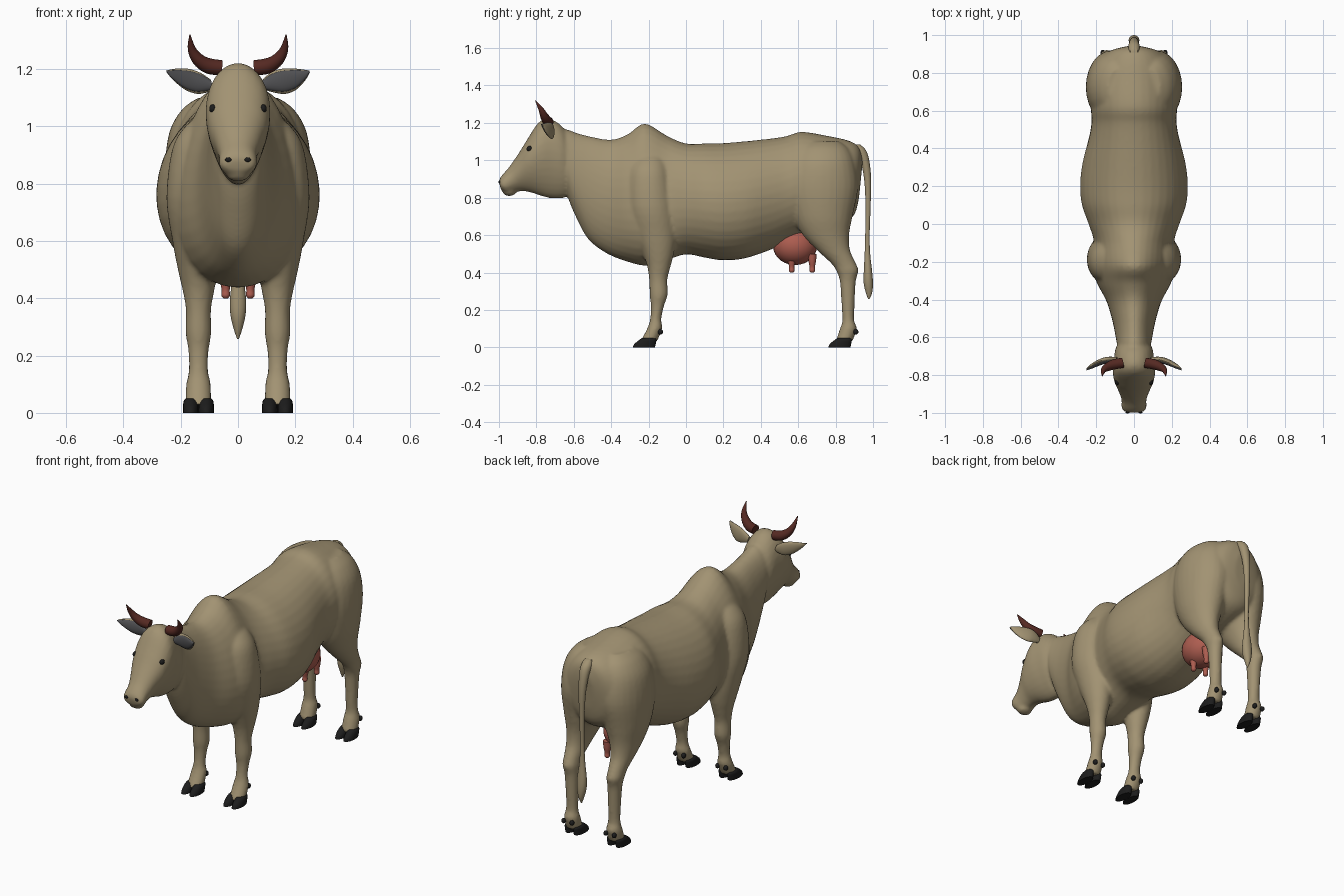
import bpy, bmesh, math
from mathutils import Vector
from mathutils.bvhtree import BVHTree

if "Cube" in bpy.data.objects:
    bpy.data.objects.remove(bpy.data.objects["Cube"])


def material(name, rgb):
    m = bpy.data.materials.new(name)
    m.diffuse_color = (*rgb, 1)
    m.use_nodes = True
    m.node_tree.nodes["Principled BSDF"].inputs["Base Color"].default_value = m.diffuse_color
    return m


HIDE = material("hide", (0.36, 0.29, 0.17))
HORN = material("horn", (0.09, 0.022, 0.016))
BLACK = material("black", (0.012, 0.012, 0.012))
PINK = material("udder_pink", (0.42, 0.11, 0.08))
GREY = material("ear_inside", (0.08, 0.08, 0.085))


def finish(name, bm, mat):
    bmesh.ops.recalc_face_normals(bm, faces=bm.faces)
    me = bpy.data.meshes.new(name)
    bm.to_mesh(me)
    bm.free()
    me.materials.append(mat)
    ob = bpy.data.objects.new(name, me)
    bpy.context.collection.objects.link(ob)
    bpy.ops.object.select_all(action='DESELECT')
    ob.select_set(True)
    bpy.context.view_layer.objects.active = ob
    bpy.ops.object.shade_smooth_by_angle(angle=math.radians(50))
    return ob


# A ring is (centre, first axis, second axis, skew), kept as ten plain numbers
def upright(ty, tz, by, bz, w, k=0.0):
    return [0, (ty + by) / 2, (tz + bz) / 2, w, 0, 0, 0, (ty - by) / 2, (tz - bz) / 2, k]


def flat(z, xc, rx, y0, y1, s=1, dy=0):
    return [xc * s, (y0 + y1) / 2 + dy, z, rx, 0, 0, 0, (y1 - y0) / 2, 0, 0]


def spline(rows, steps):
    out = []
    for i in range(len(rows) - 1):
        a, b, c, d = (rows[max(i - 1, 0)], rows[i], rows[i + 1], rows[min(i + 2, len(rows) - 1)])
        for j in range(steps):
            t = j / steps
            out.append([0.5 * (2 * q + (r - p) * t + (2 * p - 5 * q + 4 * r - e) * t * t
                               + (3 * q - p - 3 * r + e) * t ** 3) for p, q, r, e in zip(a, b, c, d)])
    return out + [rows[-1]]


def loft(name, rows, mat, sides=28, steps=4):
    bm = bmesh.new()
    rings = []
    for r in spline(rows, steps):
        c, a, b, k = Vector(r[0:3]), Vector(r[3:6]), Vector(r[6:9]), r[9]
        ring = []
        for i in range(sides):
            t = 2 * math.pi * i / sides
            ring.append(bm.verts.new(c + a * math.cos(t) * (1 + k * math.sin(t)) + b * math.sin(t)))
        rings.append(ring)
    for p, q in zip(rings, rings[1:]):
        for i in range(sides):
            j = (i + 1) % sides
            bm.faces.new((p[i], p[j], q[j], q[i]))
    bm.faces.new(rings[0])
    bm.faces.new(rings[-1])
    return finish(name, bm, mat)


def ball(name, loc, scale, mat):
    bm = bmesh.new()
    bmesh.ops.create_uvsphere(bm, u_segments=24, v_segments=14, radius=1)
    for v in bm.verts:
        v.co = Vector(loc) + Vector([a * b for a, b in zip(v.co, scale)])
    return finish(name, bm, mat)


def hit(ob, origin, direction):
    bm = bmesh.new()
    bm.from_mesh(ob.data)
    p = BVHTree.FromBMesh(bm).ray_cast(Vector(origin), Vector(direction))[0]
    bm.free()
    return p if p else Vector(origin) + Vector(direction) * 0.3


# Trunk with neck, dewlap and hump
trunk = [(-.66, 1.14, -.63, .86, .075), (-.64, 1.165, -.63, .80, .09), (-.58, 1.145, -.585, .69, .10),
         (-.50, 1.125, -.52, .575, .115), (-.40, 1.11, -.42, .50, .145, -.05), (-.31, 1.14, -.31, .457, .195, -.15),
         (-.22, 1.197, -.21, .437, .22, -.25), (-.10, 1.13, -.10, .468, .21, -.12), (0, 1.09, 0, .497, .24, -.08),
         (.10, 1.09, .10, .48, .275, -.06), (.20, 1.092, .20, .465, .285, -.06), (.32, 1.102, .32, .477, .273, -.05),
         (.46, 1.117, .46, .525, .238), (.54, 1.13, .54, .565, .225), (.62, 1.152, .62, .60, .228),
         (.76, 1.13, .76, .63, .22), (.87, 1.105, .86, .67, .185), (.925, 1.07, .905, .72, .13), (.945, 1.0, .925, .80, .05)]
parts = [loft("trunk", [upright(*r) for r in trunk], HIDE, 36)]

# Head, from the back of the skull to the muzzle
skull = [(-.61, 1.10, -.59, .86, .06, .1), (-.665, 1.185, -.64, .805, .095, .15), (-.735, 1.222, -.70, .795, .105, .2),
         (-.79, 1.20, -.76, .805, .11, .25), (-.85, 1.11, -.82, .825, .10, .25), (-.89, 1.045, -.87, .835, .082, .2),
         (-.945, .965, -.915, .83, .066, .05), (-.98, .925, -.955, .822, .067), (-.997, .90, -.985, .838, .055),
         (-1.0, .885, -.993, .855, .03)]
head = loft("head", [upright(*r) for r in skull], HIDE)
parts.append(head)
parts.append(ball("lower_lip", (0, -.945, .829), (.042, .036, .02), HIDE))

front_leg = [(1.04, .09, .04, -.24, -.14), (1.0, .11, .075, -.28, -.11), (.92, .13, .10, -.31, -.085),
             (.75, .14, .11, -.315, -.06), (.60, .143, .086, -.27, -.052), (.50, .14, .07, -.23, -.065),
             (.43, .138, .056, -.207, -.083), (.36, .138, .044, -.197, -.10), (.28, .138, .045, -.194, -.098),
             (.22, .138, .036, -.188, -.118), (.15, .138, .033, -.192, -.132), (.10, .138, .043, -.208, -.128),
             (.03, .138, .045, -.245, -.155)]
hind_leg = [(1.10, .09, .05, .64, .82), (1.06, .10, .095, .59, .87), (.98, .11, .13, .55, .905),
            (.85, .117, .138, .53, .92), (.70, .13, .115, .57, .89), (.60, .14, .085, .625, .872),
            (.52, .145, .062, .70, .877), (.45, .145, .047, .775, .908), (.41, .144, .045, .803, .922),
            (.35, .14, .039, .823, .908), (.20, .138, .033, .833, .90), (.14, .138, .035, .836, .90),
            (.10, .138, .043, .823, .913), (.03, .138, .045, .80, .89)]
toe = [(0, .027, -.285, -.165), (.018, .027, -.277, -.161), (.04, .025, -.25, -.158), (.05, .018, -.235, -.165)]
ear = [(.09, -.715, 1.145, .018), (.12, -.715, 1.152, .034), (.155, -.72, 1.157, .043),
       (.195, -.735, 1.166, .037), (.23, -.753, 1.18, .019), (.25, -.765, 1.192, .003)]
horn = [(.06, -.735, 1.205, .027), (.105, -.743, 1.212, .027), (.14, -.757, 1.235, .022),
        (.162, -.775, 1.272, .014), (.168, -.805, 1.32, .002)]


def ear_loft(name, s, scale, dy, mat):
    rows = [[s * x, y + dy, z, -.25 * h * scale, 0, h * scale, .0, .014 * (h / .043) ** .5, 0, 0] for x, y, z, h in ear]
    return loft(name, rows, mat, 20)


for s, side in ((1, "left"), (-1, "right")):
    # Legs
    parts.append(loft("front_leg_" + side, [flat(*r, s) for r in front_leg], HIDE))
    parts.append(loft("hind_leg_" + side, [flat(*r, s) for r in hind_leg], HIDE))

    # Cloven hooves and dewclaws
    for dy, end in ((0, "front"), (1.045, "hind")):
        for off in (-.027, .027):
            loft(f"{end}_hoof_{side}", [flat(z, .138 + off, rx, a, b, s, dy) for z, rx, a, b in toe], BLACK, 18, 3)
            ball(f"{end}_dewclaw_{side}", (s * (.138 + off), -.137 + dy, .083), (.012, .014, .015), BLACK)

    # Ears with a dark inside
    ear_loft("ear_" + side, s, 1, 0, HIDE)
    ear_loft("ear_inside_" + side, s, .84, -.006, GREY)

    # Horns: rings turned to follow the path
    rows = []
    for i, (x, y, z, r) in enumerate(horn):
        a, b = Vector(horn[max(i - 1, 0)][:3]), Vector(horn[min(i + 1, len(horn) - 1)][:3])
        d = (b - a).normalized()
        u = d.cross(Vector((0, 1, 0))).normalized()
        v = d.cross(u) * r
        u *= r
        rows.append([s * x, y, z, s * u.x, u.y, u.z, s * v.x, v.y, v.z, 0])
    loft("horn_" + side, rows, HORN, 18)

    # Eyes and nostrils set on the head surface
    p = hit(head, (s * .5, -.835, 1.062), (-s, 0, 0))
    ball("eye_" + side, p - Vector((s * .006, 0, 0)), (.012, .017, .015), BLACK)
    p = hit(head, (s * .034, -1.3, .884), (0, 1, 0))
    ball("nostril_" + side, p, (.011, .005, .008), BLACK)

    # Teats
    for y in (.565, .675):
        teat = [(.50, .024), (.46, .02), (.43, .014), (.41, .015), (.40, .008)]
        loft("teat_" + side, [flat(z, .043, r, y - r, y + r, s) for z, r in teat], PINK, 16)

# Udder
ball("udder", (0, .583, .543), (.105, .118, .103), PINK)

# Tail with tuft
tail = [(1.085, .02, .89, .93), (1.055, .03, .895, .962), (1.0, .027, .93, .98), (.90, .02, .952, .99),
        (.75, .014, .96, .987), (.60, .012, .958, .982), (.50, .016, .955, .985), (.40, .028, .95, .996),
        (.34, .026, .95, 1.0), (.29, .014, .962, .995), (.258, .003, .974, .981)]
loft("tail", [flat(z, 0, rx, a, b) for z, rx, a, b in tail], HIDE, 18)

# Blend trunk, head and legs into one skin
bpy.ops.object.select_all(action='DESELECT')
for ob in parts:
    ob.select_set(True)
bpy.context.view_layer.objects.active = parts[0]
bpy.ops.object.join()
body = parts[0]
body.name = "body"
for m in list(body.modifiers):
    body.modifiers.remove(m)
rm = body.modifiers.new("blend", 'REMESH')
rm.mode = 'VOXEL'
rm.voxel_size = 0.01
rm.use_smooth_shade = True
sm = body.modifiers.new("soften", 'SMOOTH')
sm.factor = 0.5
sm.iterations = 5
